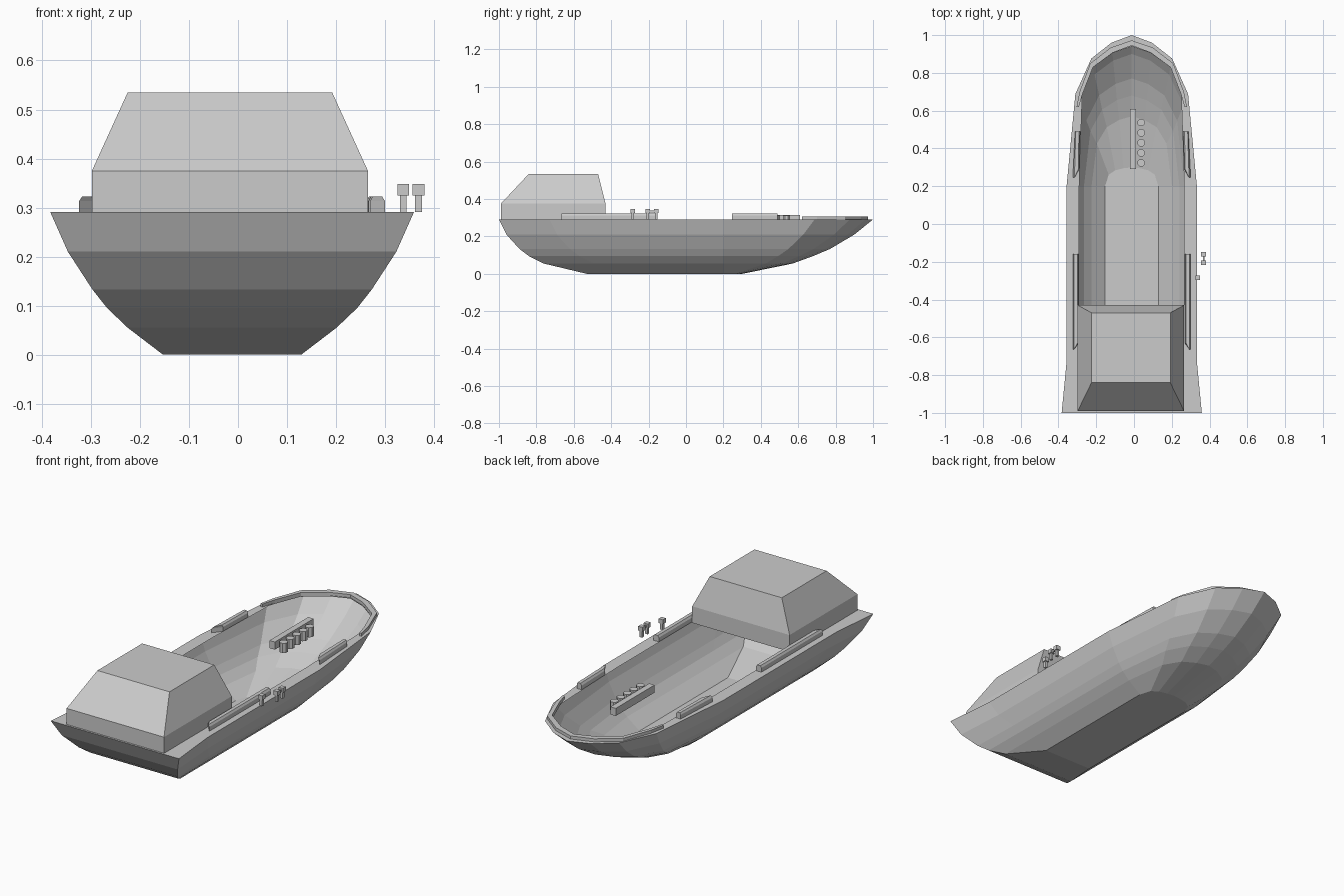
import bpy, bmesh, math

if "Cube" in bpy.data.objects:
    bpy.data.objects.remove(bpy.data.objects["Cube"])

CX = -0.012          # centre line of the boat
DECK = 0.291         # height of the deck rim

grey = bpy.data.materials.new("light grey")
grey.diffuse_color = (0.6, 0.6, 0.6, 1)
grey.use_nodes = True
grey.node_tree.nodes["Principled BSDF"].inputs["Base Color"].default_value = grey.diffuse_color


def build(name, rings, cap_first=True, cap_last=True, solid=True):
    """Skin a stack of equal-length point rings into one object."""
    bm = bmesh.new()
    vs = [[bm.verts.new(p) for p in ring] for ring in rings]
    n = len(vs[0])
    for a, b in zip(vs, vs[1:]):
        for i in range(n):
            j = (i + 1) % n
            bm.faces.new((a[i], a[j], b[j], b[i]))
    if cap_first:
        bm.faces.new(vs[0][::-1])
    if cap_last:
        bm.faces.new(vs[-1])
    if solid:
        bmesh.ops.recalc_face_normals(bm, faces=bm.faces)
    me = bpy.data.meshes.new(name)
    bm.to_mesh(me)
    bm.free()
    me.materials.append(grey)
    ob = bpy.data.objects.new(name, me)
    bpy.context.collection.objects.link(ob)
    return ob


def mirrored(half, z):
    """Closed ring from right-hand points running stern to bow tip."""
    right = [(CX + x, y, z) for x, y in half]
    left = [(CX - x, y, z) for x, y in half[:-1]]
    return right + left[::-1]


def prism(name, pts, z0, z1):
    return build(name, [[(x, y, z) for x, y in pts] for z in (z0, z1)])


def box(name, x0, x1, y0, y1, z0, z1):
    return prism(name, [(x0, y0), (x1, y0), (x1, y1), (x0, y1)], z0, z1)


# Hull shell: height, stern half width, middle half width, stern y, bow y
LEVELS = [
    (0.0, 0.141, 0.141, -0.53, 0.30),
    (0.055, 0.213, 0.213, -0.76, 0.57),
    (0.095, 0.255, 0.253, -0.84, 0.68),
    (0.133, 0.285, 0.278, -0.89, 0.77),
    (0.21, 0.335, 0.318, -0.96, 0.90),
    (DECK, 0.371, 0.345, -1.0, 1.0),
]
BOW = [(0.865, 0.61), (0.62, 0.845), (0.31, 0.95), (0.0, 1.0)]
rings = []
for z, stern, mid, y0, y1 in LEVELS:
    half = [(stern, y0), (mid, y0 + 0.27), (mid, 0.2)]
    half += [(mid * w, 0.2 + (y1 - 0.2) * t) for w, t in BOW]
    rings.append(mirrored(half, z))
# flat rim round the open top
rings.append(mirrored([(0.278, -0.985), (0.278, -0.73), (0.278, 0.2),
                       (0.262, 0.69), (0.205, 0.83), (0.10, 0.905),
                       (0.0, 0.94)], DECK))
build("hull", rings, cap_last=False, solid=False)

# Cabin: upright lower walls, sloped upper walls
def rect(x0, x1, y0, y1, z):
    return [(x0, y0, z), (x1, y0, z), (x1, y1, z), (x0, y1, z)]

build("cabin", [rect(-0.298, 0.265, -0.99, -0.43, 0.288),
                rect(-0.298, 0.265, -0.99, -0.43, 0.375),
                rect(-0.225, 0.192, -0.84, -0.47, 0.535)])

# Bow lip
outer = [(0.292, 0.62), (0.276, 0.70), (0.22, 0.85), (0.11, 0.935), (0, 0.972)]
inner = [(0.280, 0.62), (0.260, 0.69), (0.205, 0.83), (0.10, 0.907), (0, 0.945)]
loop = outer + [(-x, y) for x, y in outer[-2::-1]]
loop += [(-x, y) for x, y in inner] + inner[-2::-1]
prism("bow_lip", [(CX + x, y) for x, y in loop], DECK - 0.005, 0.307)

# Side rails with narrowed tops, on both sides
RAILS = {
    "rear_rail": [(0.281, -0.63), (0.312, -0.665), (0.312, -0.16), (0.281, -0.16)],
    "middle_rail": [(0.278, 0.29), (0.312, 0.245), (0.300, 0.49), (0.272, 0.49)],
}
for name, pts in RAILS.items():
    mx = sum(p[0] for p in pts) / 4
    for side, s in (("right", 1), ("left", -1)):
        low = [(CX + s * x, y) for x, y in pts]
        top = [(CX + s * (mx + (x - mx) * 0.6), y) for x, y in pts]
        build(name + "_" + side, [[(x, y, DECK - 0.002) for x, y in low],
                                  [(x, y, 0.313) for x, y in low],
                                  [(x, y, 0.323) for x, y in top]])

# Bar and row of cups inside the bow
box("bar", -0.021, 0.010, 0.29, 0.61, 0.275, 0.315)
for i in range(5):
    cy = 0.323 + i * 0.0535
    pts = [(0.038 + 0.021 * math.cos(a * math.pi / 4 + math.pi / 8),
            cy + 0.021 * math.sin(a * math.pi / 4 + math.pi / 8)) for a in range(8)]
    prism("cup_%d" % (i + 1), pts, 0.262, 0.312)

# Capped posts at the right edge, two joined by a thin link
for i, (px, py) in enumerate([(0.337, -0.285), (0.368, -0.205), (0.368, -0.16)]):
    box("post_%d" % (i + 1), px - 0.007, px + 0.007, py - 0.007, py + 0.007,
        DECK, 0.325)
    box("post_cap_%d" % (i + 1), px - 0.012, px + 0.012, py - 0.012, py + 0.012,
        0.325, 0.348)
box("post_link", 0.364, 0.372, -0.205, -0.16, 0.328, 0.340)
